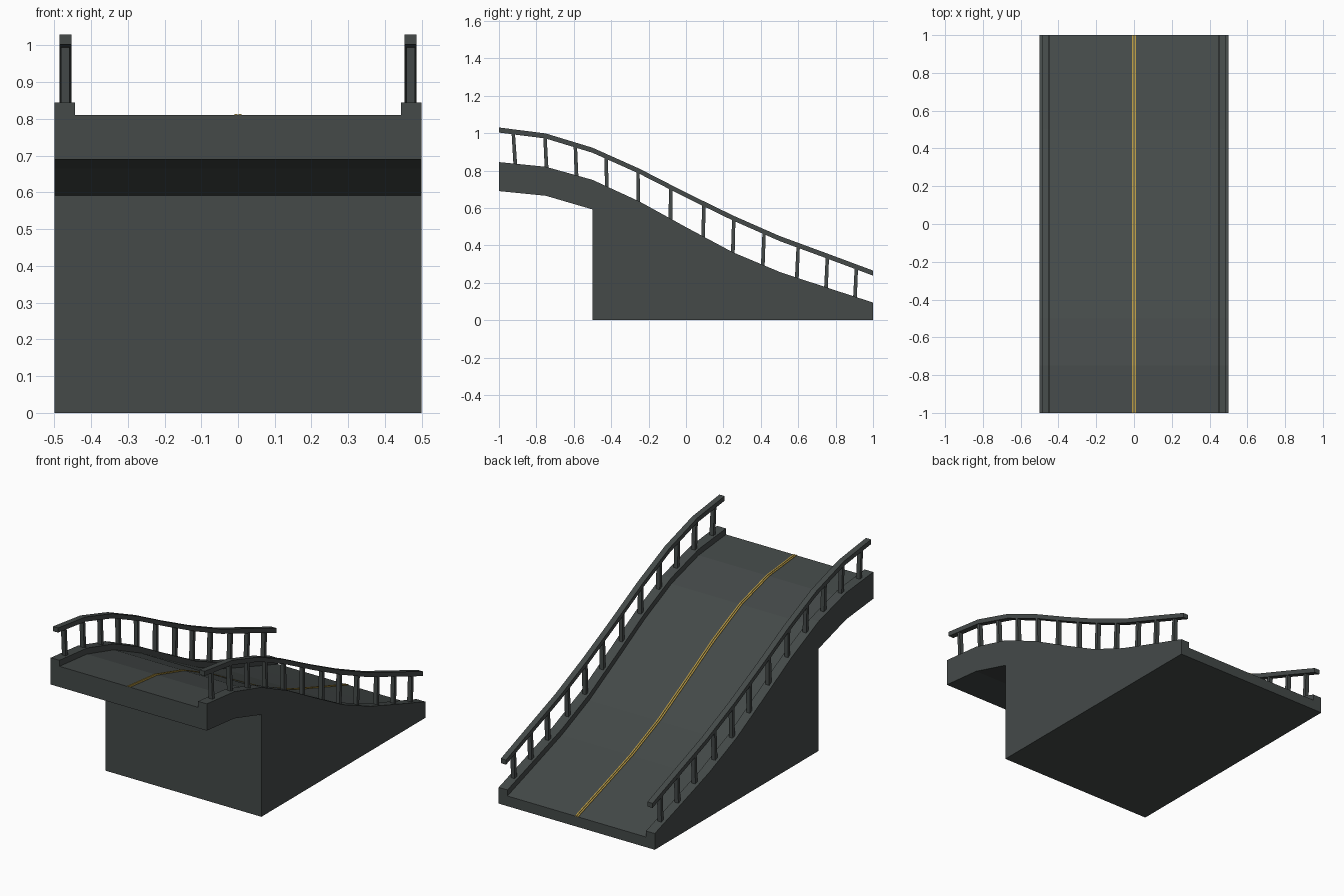
import bpy, bmesh

if "Cube" in bpy.data.objects:
    bpy.data.objects.remove(bpy.data.objects["Cube"])


def material(name, rgb):
    m = bpy.data.materials.new(name)
    m.diffuse_color = (*rgb, 1)
    m.use_nodes = True
    m.node_tree.nodes["Principled BSDF"].inputs["Base Color"].default_value = m.diffuse_color
    return m


GREY = material("dark_grey_concrete", (0.058, 0.068, 0.066))
YELLOW = material("road_yellow", (0.46, 0.31, 0.055))


def prisms(name, profiles, x0, x1, mat):
    """Extrude closed (y, z) outlines from x0 to x1 into one object."""
    bm = bmesh.new()
    for prof in profiles:
        face = bm.faces.new([bm.verts.new((x0, y, z)) for y, z in prof])
        ext = bmesh.ops.extrude_face_region(bm, geom=[face])
        for v in ext["geom"]:
            if isinstance(v, bmesh.types.BMVert):
                v.co.x = x1
    bmesh.ops.recalc_face_normals(bm, faces=bm.faces)
    bmesh.ops.triangulate(bm, faces=[f for f in bm.faces if len(f.verts) > 4])
    me = bpy.data.meshes.new(name)
    bm.to_mesh(me)
    bm.free()
    me.materials.append(mat)
    ob = bpy.data.objects.new(name, me)
    bpy.context.collection.objects.link(ob)
    return ob


def band(curve, lo, hi):
    """Outline between two vertical offsets of a curve."""
    return [(y, z + hi) for y, z in curve] + [(y, z + lo) for y, z in reversed(curve)]


def height(curve, y):
    for (a, za), (b, zb) in zip(curve, curve[1:]):
        if a <= y <= b:
            return za + (zb - za) * (y - a) / (b - a)
    return curve[-1][1]


# Slope curves: curb top, road surface and handrail top
curb = [(-1, 0.845), (-0.75, 0.82), (-0.5, 0.75), (-0.25, 0.635), (0, 0.497),
        (0.25, 0.363), (0.5, 0.258), (0.75, 0.175), (1, 0.094)]
road = [(y, z - 0.035) for y, z in curb]
rail = [(-1, 1.03), (-0.75, 0.998), (-0.5, 0.922), (-0.25, 0.81), (0, 0.682),
        (0.25, 0.56), (0.5, 0.45), (0.75, 0.358), (1, 0.265)]

# Ramp body with overhanging deck
body = road + [(1, 0), (-0.5, 0), (-0.5, 0.592), (-0.75, 0.665), (-1, 0.69)]
prisms("ramp_body", [body], -0.5, 0.5, GREY)

# Double centre line
for side, x in (("left", -0.006), ("right", 0.006)):
    prisms("centre_line_" + side, [band(road, -0.001, 0.003)], x - 0.004, x + 0.004, YELLOW)

# Leaning baluster outlines
bases = [-0.912, -0.745, -0.585, -0.423, -0.255, -0.083, 0.092, 0.25, 0.41, 0.592, 0.748, 0.903]
posts = []
for i, y in enumerate(bases):
    top = y - 0.012 + 0.02 * min(i / 8, 1)
    zb, zt = height(curb, y) - 0.015, height(rail, top) - 0.013
    posts.append([(y - 0.01, zb), (y + 0.01, zb), (top + 0.009, zt), (top - 0.009, zt)])

# Curb, handrail and balusters on each side
for side, s in (("left", -1), ("right", 1)):
    prisms("curb_" + side, [band(curb, -0.035, 0)], s * 0.444, s * 0.5, GREY)
    prisms("handrail_" + side, [band(rail, -0.027, 0)], s * 0.453, s * 0.486, GREY)
    prisms("balusters_" + side, posts, s * 0.458, s * 0.482, GREY)
